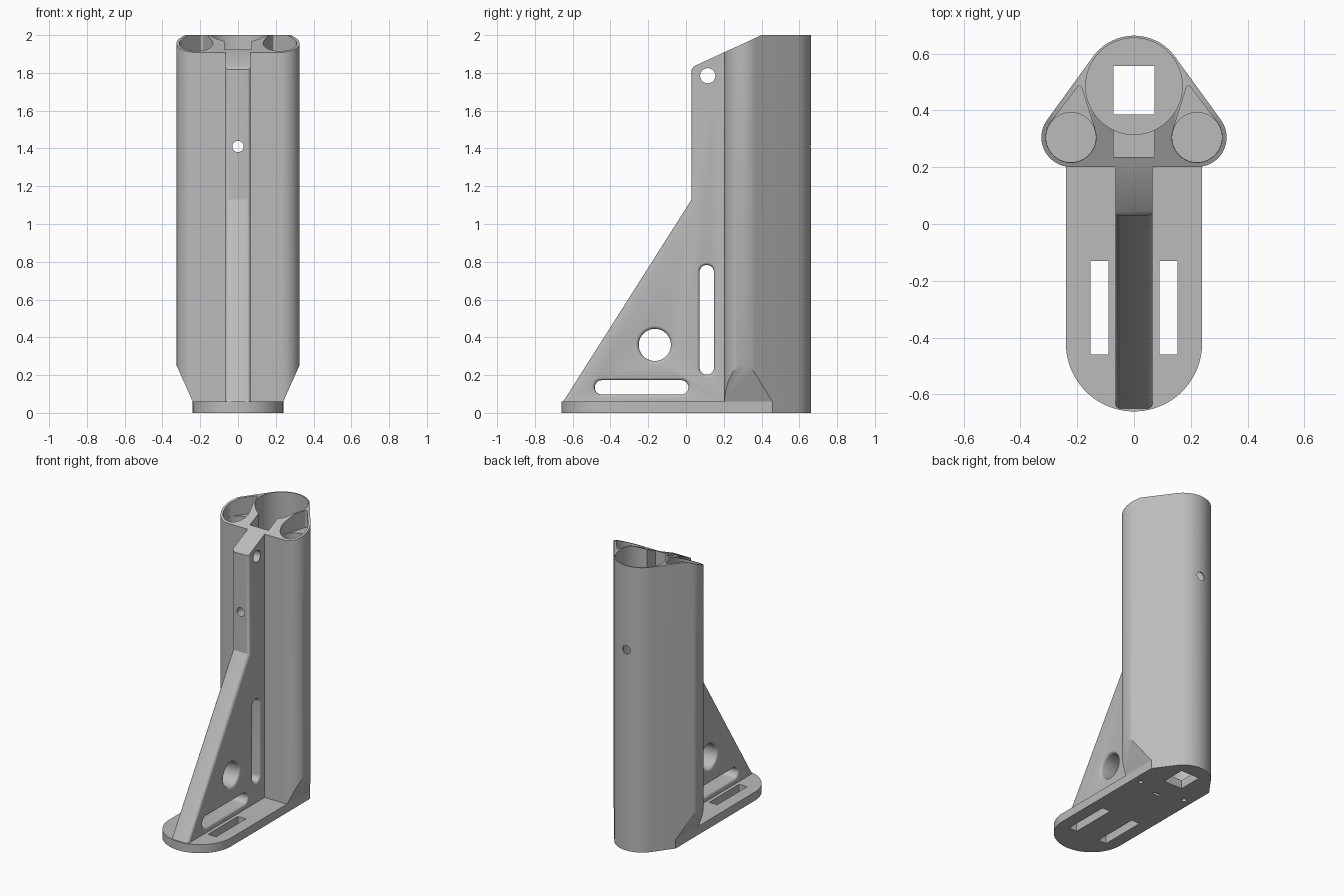
import bpy, bmesh, math
from mathutils import Vector
from mathutils.geometry import convex_hull_2d

if "Cube" in bpy.data.objects:
    bpy.data.objects.remove(bpy.data.objects["Cube"], do_unlink=True)

grey = bpy.data.materials.new("plain_grey")
grey.use_nodes = True
grey.diffuse_color = (0.5, 0.5, 0.5, 1)
grey.node_tree.nodes["Principled BSDF"].inputs["Base Color"].default_value = (0.5, 0.5, 0.5, 1)

AXES = {"X": lambda a, b, h: (h, a, b),
        "Y": lambda a, b, h: (a, h, b),
        "Z": lambda a, b, h: (a, b, h)}


def loft(name, layers, axis="Z"):
    """Solid through stacked outlines; layers is a list of (outline, height)."""
    bm = bmesh.new()
    rings = [[bm.verts.new(AXES[axis](a, b, h)) for a, b in outline] for outline, h in layers]
    for low, high in zip(rings, rings[1:]):
        for i in range(len(low)):
            bm.faces.new((low[i - 1], low[i], high[i], high[i - 1]))
    bm.faces.new(rings[0])
    bm.faces.new(rings[-1])
    bmesh.ops.recalc_face_normals(bm, faces=bm.faces)
    mesh = bpy.data.meshes.new(name)
    bm.to_mesh(mesh)
    bm.free()
    obj = bpy.data.objects.new(name, mesh)
    mesh.materials.append(grey)
    bpy.context.collection.objects.link(obj)
    return obj


def prism(name, outline, low, high, axis="Z"):
    return loft(name, [(outline, low), (outline, high)], axis)


def rect(x0, x1, y0, y1):
    return [(x0, y0), (x1, y0), (x1, y1), (x0, y1)]


def capsule(start, end, r, n=64):
    """Circle swept from start to end."""
    start, end = Vector(start), Vector(end)
    points = []
    for i in range(n):
        a = math.tau * (i + 0.5) / n
        d = Vector((math.cos(a), math.sin(a)))
        points.append(tuple((end if d.dot(end - start) > 0 else start) + d * r))
    return points


def circle(x, y, r):
    return capsule((x, y), (x, y), r)


def hull(*outlines):
    points = [p for outline in outlines for p in outline]
    return [points[i] for i in convex_hull_2d(points)]


def boolean(obj, other, operation="DIFFERENCE"):
    bpy.context.view_layer.objects.active = obj
    mod = obj.modifiers.new("cut", "BOOLEAN")
    mod.operation = operation
    mod.solver = "EXACT"
    mod.object = other
    bpy.ops.object.modifier_apply(modifier=mod.name)
    bpy.data.objects.remove(other, do_unlink=True)


def finish(obj):
    bpy.ops.object.select_all(action="DESELECT")
    obj.select_set(True)
    bpy.context.view_layer.objects.active = obj
    bpy.ops.object.shade_smooth_by_angle(angle=math.radians(30))


PLATE = 0.06       # base plate height
HALF = 0.24        # base plate half width
BORE_Y, TUBE_X, TUBE_Y = 0.485, 0.222, 0.305
footprint = hull(circle(0, BORE_Y, 0.178),
                 circle(-TUBE_X, TUBE_Y, 0.104), circle(TUBE_X, TUBE_Y, 0.104))

# Column with sloping top
column = prism("column", footprint, PLATE, 2)
boolean(column, prism("slope_cutter", [(0, 1.816), (0.4, 2), (0.4, 2.2), (0, 2.2)], -1, 1, "X"))

# Column bore, front notch and back hole
boolean(column, prism("bore_cutter", circle(0, BORE_Y, 0.17), 0, 2.2))
boolean(column, prism("notch_cutter", rect(-0.072, 0.072, 0.235, 0.4), 1.78, 2.2))
boolean(column, prism("pin_cutter", circle(0, 1.41, 0.03), 0.1, 0.8, "Y"))

for side in (-1, 1):
    # Corner tubes, shallow teardrop pockets and tapered feet
    tube = circle(side * TUBE_X, TUBE_Y, 0.0875)
    boolean(column, prism("tube_cutter", tube, 0.3, 2.2))
    boolean(column, prism("pocket_cutter", hull(circle(side * TUBE_X, TUBE_Y, 0.0885),
                                                circle(side * 0.192, 0.478, 0.008)), 1.88, 2.2))
    wedge = [(side * x, z) for x, z in ((HALF - 0.027, 0), (0.338, 0.28), (0.5, 0.28), (0.5, 0))]
    boolean(column, prism("foot_cutter", wedge, 0, 1, "Y"))
finish(column)

# Base plate: rounded front, column footprint at the back
plate = prism("base_plate", hull(circle(0, -0.42, HALF), rect(-HALF, HALF, 0, 0.457),
                                 [p for p in footprint if abs(p[0]) < HALF]), 0, PLATE)
boolean(plate, prism("cable_cutter", rect(-0.072, 0.072, 0.385, 0.557), -1, 1))
boolean(plate, prism("drain_cutter", rect(-0.03, 0.03, 0.215, 0.237), -1, 0.03))
for side in (-1, 1):
    boolean(plate, prism("strap_cutter", rect(*sorted((side * 0.09, side * 0.153)), -0.46, -0.13), -1, 1))
    boolean(plate, prism("drain_cutter", circle(side * 0.18, 0.28, 0.015), -1, 0.03))
finish(plate)

# Fin: braced web with rounded front edges
FIN = 0.066
profile = [(-0.65, PLATE), (0.03, 1.13), (0.03, 1.818), (0.042, 1.835), (0.21, 1.9127), (0.21, PLATE)]
fin = prism("fin", profile, -FIN, FIN, "X")
bm = bmesh.new()
bm.from_mesh(fin.data)
front = [e for e in bm.edges
         if abs(e.verts[0].co.x - e.verts[1].co.x) < 0.001
         and max(v.co.y for v in e.verts) < 0.035]
bmesh.ops.bevel(bm, geom=front, offset=0.018, segments=4, profile=0.5, affect="EDGES")
bm.to_mesh(fin.data)
bm.free()


def rounded_hole(start, end, r, fillet):
    """Cut a hole across the fin with softened rims."""
    half = []
    for i in range(5):
        t = math.pi / 2 * i / 4
        half.append((r + fillet * (1 - math.cos(t)), FIN - fillet + fillet * math.sin(t)))
    half.append((r + fillet, FIN + 0.02))
    steps = [(s, -h) for s, h in reversed(half)] + half
    boolean(fin, loft("hole_cutter", [(capsule(start, end, s), h) for s, h in steps], "X"))


rounded_hole((-0.165, 0.36), (-0.165, 0.36), 0.085, 0.018)
rounded_hole((-0.445, 0.135), (-0.025, 0.135), 0.038, 0.016)
rounded_hole((0.11, 0.24), (0.11, 0.745), 0.038, 0.016)
boolean(fin, prism("cross_pin_cutter", circle(0.115, 1.785, 0.04), -1, 1, "X"))
boolean(fin, prism("pin_cutter", circle(0, 1.41, 0.03), -0.2, 0.5, "Y"))
finish(fin)
